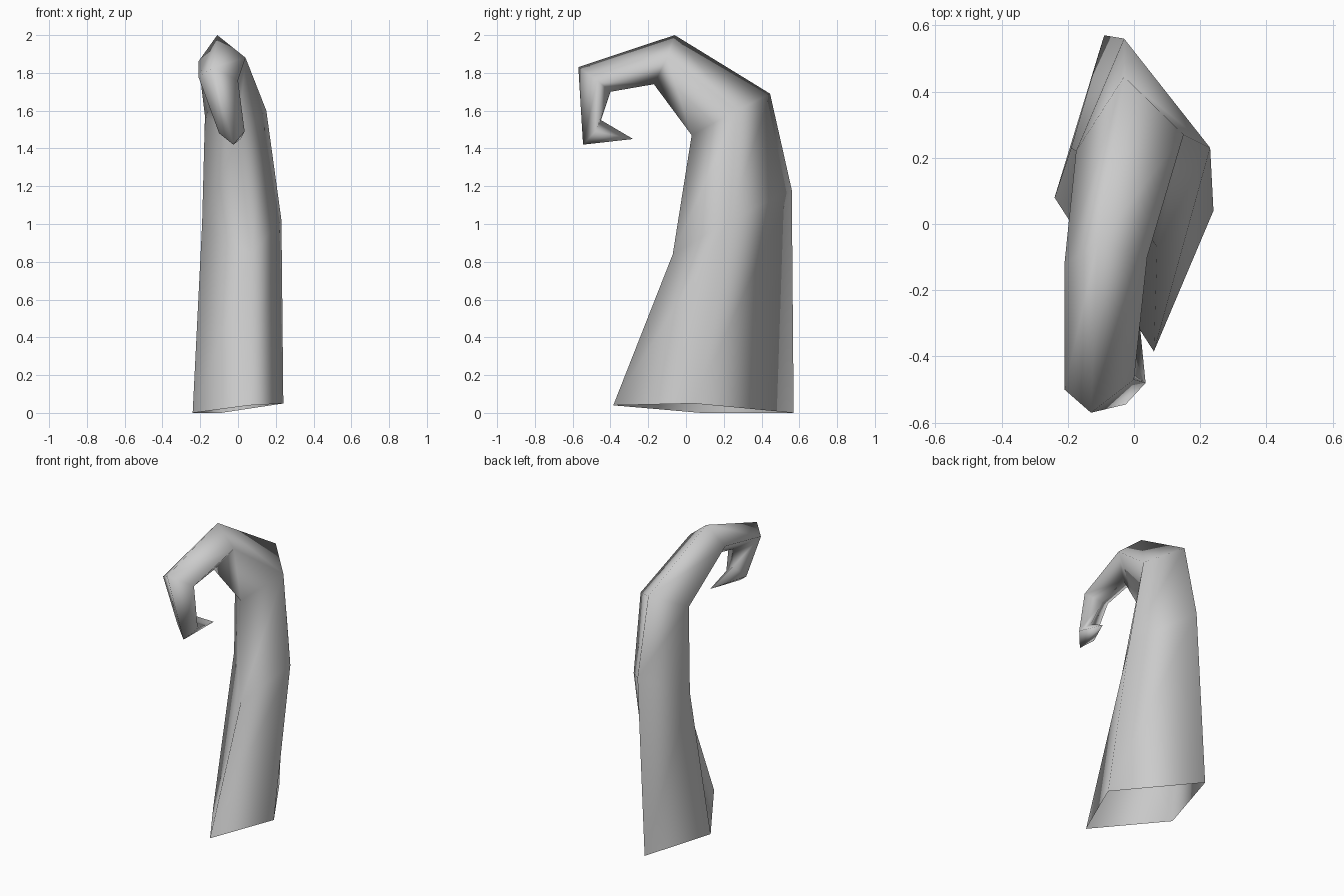
import bpy
import bmesh

if "Cube" in bpy.data.objects:
    bpy.data.objects.remove(bpy.data.objects["Cube"])

# Four-sided cross-sections along the tentacle: right, outer, left, inner corner
SECTIONS = [
    [(0.24, 0.04, 0.05), (-0.09, 0.57, 0.0), (-0.24, 0.08, 0.0), (0.06, -0.385, 0.04)],
    [(0.23, 0.23, 1.02), (-0.03, 0.56, 1.18), (-0.19, 0.23, 1.00), (0.07, -0.07, 0.84)],
    [(0.15, 0.27, 1.60), (-0.03, 0.445, 1.69), (-0.175, 0.22, 1.57), (0.0, 0.03, 1.47)],
    [(0.04, -0.10, 1.88), (-0.11, -0.06, 2.0), (-0.21, -0.12, 1.86), (-0.06, -0.17, 1.74)],
    [(0.0, -0.47, 1.76), (-0.13, -0.57, 1.83), (-0.21, -0.50, 1.78), (-0.08, -0.40, 1.70)],
    [(0.035, -0.48, 1.49), (-0.025, -0.545, 1.42), (-0.10, -0.50, 1.48), (-0.035, -0.45, 1.55)],
]
TIP = (0.015, -0.28, 1.45)


def loft(name, sections, tip):
    """Bridge the sections, leave the base open and close the end in a point."""
    bm = bmesh.new()
    rings = [[bm.verts.new(p) for p in s] for s in sections]
    n = len(rings[0])
    for low, high in zip(rings, rings[1:]):
        for i in range(n):
            j = (i + 1) % n
            bm.faces.new((low[i], low[j], high[j], high[i]))
    end = bm.verts.new(tip)
    for i in range(n):
        bm.faces.new((rings[-1][i], rings[-1][(i + 1) % n], end))
    for f in bm.faces:
        f.smooth = True
    mesh = bpy.data.meshes.new(name)
    bm.to_mesh(mesh)
    bm.free()
    obj = bpy.data.objects.new(name, mesh)
    bpy.context.collection.objects.link(obj)
    return obj


# Curled tentacle with a hooked tip
loft("tentacle", SECTIONS, TIP)
